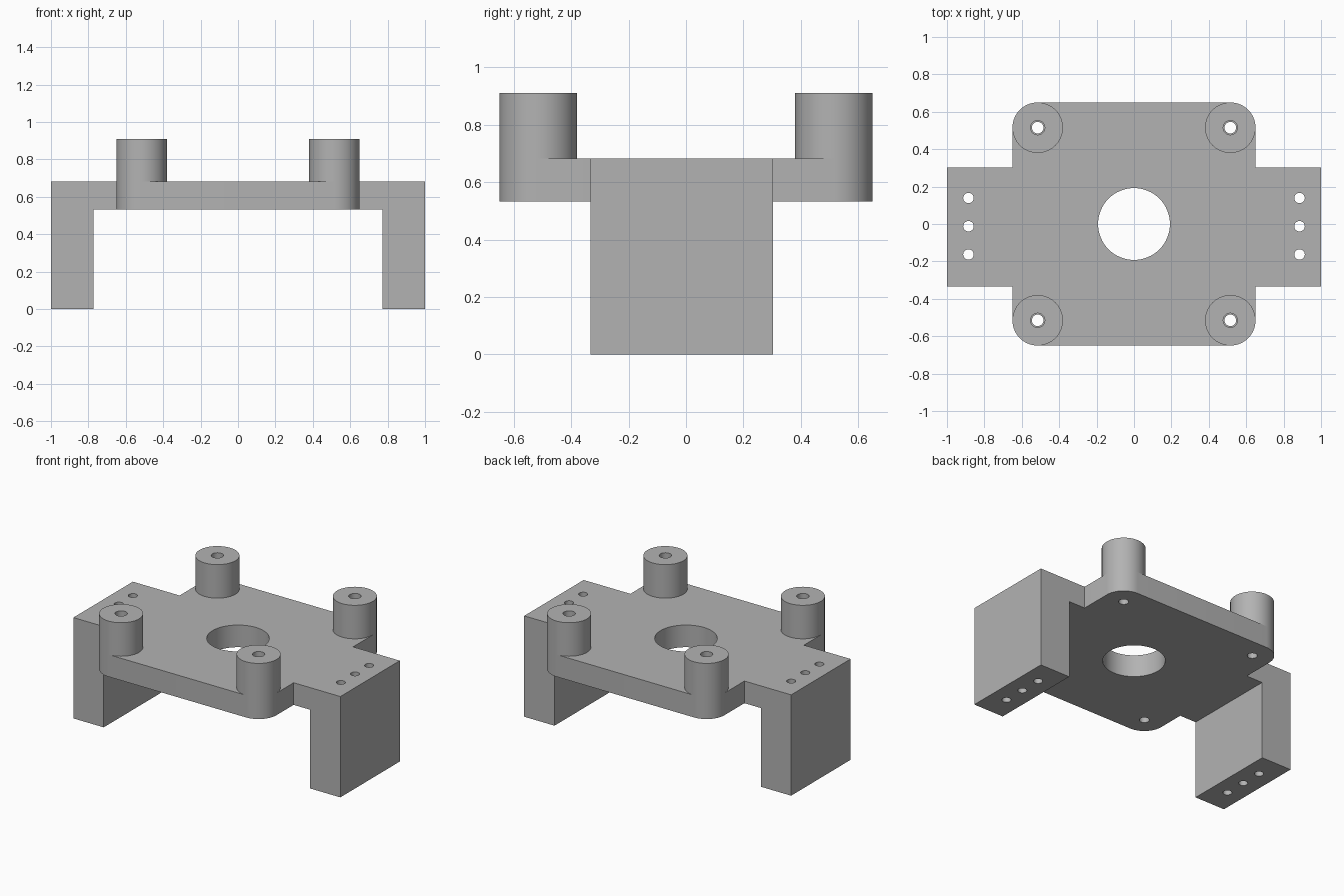
import bpy, bmesh
from math import sin, cos, pi, radians
from mathutils import Vector

if "Cube" in bpy.data.objects:
    bpy.data.objects.remove(bpy.data.objects["Cube"])

grey = bpy.data.materials.new("plain grey")
grey.use_nodes = True
COLOUR = (0.45, 0.45, 0.45, 1)
grey.diffuse_color = COLOUR
grey.node_tree.nodes["Principled BSDF"].inputs["Base Color"].default_value = COLOUR

# Main dimensions
PLATE_LOW, PLATE_TOP, BOSS_TOP = 0.533, 0.683, 0.91
BOSS_POS, BOSS_R = 0.515, 0.135
FRONT, BACK = -0.333, 0.303
LEG_IN = 0.773


def make_object(name, bm):
    bmesh.ops.recalc_face_normals(bm, faces=bm.faces)
    mesh = bpy.data.meshes.new(name)
    bm.to_mesh(mesh)
    bm.free()
    mesh.materials.append(grey)
    obj = bpy.data.objects.new(name, mesh)
    bpy.context.collection.objects.link(obj)
    return obj


def extrude(name, points, direction):
    bm = bmesh.new()
    face = bm.faces.new([bm.verts.new(p) for p in points])
    moved = bmesh.ops.extrude_face_region(bm, geom=[face], use_keep_orig=True)
    verts = [g for g in moved["geom"] if isinstance(g, bmesh.types.BMVert)]
    bmesh.ops.translate(bm, verts=verts, vec=direction)
    return make_object(name, bm)


def arc(x, y, z, r, start, sweep, steps):
    angles = [start + sweep * i / steps for i in range(steps + 1)]
    return [Vector((x + r * cos(a), y + r * sin(a), z)) for a in angles]


def cylinder(name, x, y, r, low, high):
    return extrude(name, arc(x, y, low, r, 0, 2 * pi, 64)[:-1], (0, 0, high - low))


def combine(target, other, operation):
    mod = target.modifiers.new(operation, "BOOLEAN")
    mod.object, mod.operation, mod.solver = other, operation, "EXACT"
    bpy.context.view_layer.objects.active = target
    bpy.ops.object.modifier_apply(modifier=mod.name)
    bpy.data.objects.remove(other)


def smooth(obj):
    bpy.ops.object.select_all(action="DESELECT")
    obj.select_set(True)
    bpy.context.view_layer.objects.active = obj
    bpy.ops.object.shade_smooth_by_angle(angle=radians(30))


# Bridge with two block legs, as one profile drawn through the depth
half = [(LEG_IN, PLATE_LOW), (LEG_IN, 0), (1, 0), (1, PLATE_TOP)]
profile = half + [(-x, z) for x, z in reversed(half)]
bracket = extrude("bracket_body", [(x, FRONT, z) for x, z in profile],
                  (0, BACK - FRONT, 0))

# Square plate with rounded corners
corners = [(1, 1), (-1, 1), (-1, -1), (1, -1)]
outline = []
for i, (sx, sy) in enumerate(corners):
    outline += arc(sx * BOSS_POS, sy * BOSS_POS, PLATE_LOW, BOSS_R, i * pi / 2, pi / 2, 16)
plate = extrude("plate", outline, (0, 0, PLATE_TOP - PLATE_LOW))
combine(bracket, plate, "UNION")

# Centre opening, corner holes and rows of leg holes
holes = [(0, 0, 0.192)]
holes += [(sx * BOSS_POS, sy * BOSS_POS, 0.031) for sx, sy in corners]
holes += [(sx * 0.885, y, 0.028) for sx in (-1, 1) for y in (-0.163, -0.012, 0.139)]
for x, y, r in holes:
    combine(bracket, cylinder("hole_cutter", x, y, r, -0.1, 1), "DIFFERENCE")
smooth(bracket)

# Hollow corner bosses, open where they meet the plate
for sx, sy in corners:
    bm = bmesh.new()
    rings = []
    for r, z in [(BOSS_R, PLATE_TOP), (BOSS_R, BOSS_TOP),
                 (0.038, BOSS_TOP), (0.038, PLATE_TOP)]:
        points = arc(sx * BOSS_POS, sy * BOSS_POS, z, r, 0, 2 * pi, 64)[:-1]
        rings.append([bm.verts.new(p) for p in points])
    for low, high in zip(rings, rings[1:]):
        for i in range(64):
            j = (i + 1) % 64
            bm.faces.new((low[i], low[j], high[j], high[i]))
    side = "left" if sx > 0 else "right"
    end = "back" if sy > 0 else "front"
    smooth(make_object(f"{end}_{side}_boss", bm))
